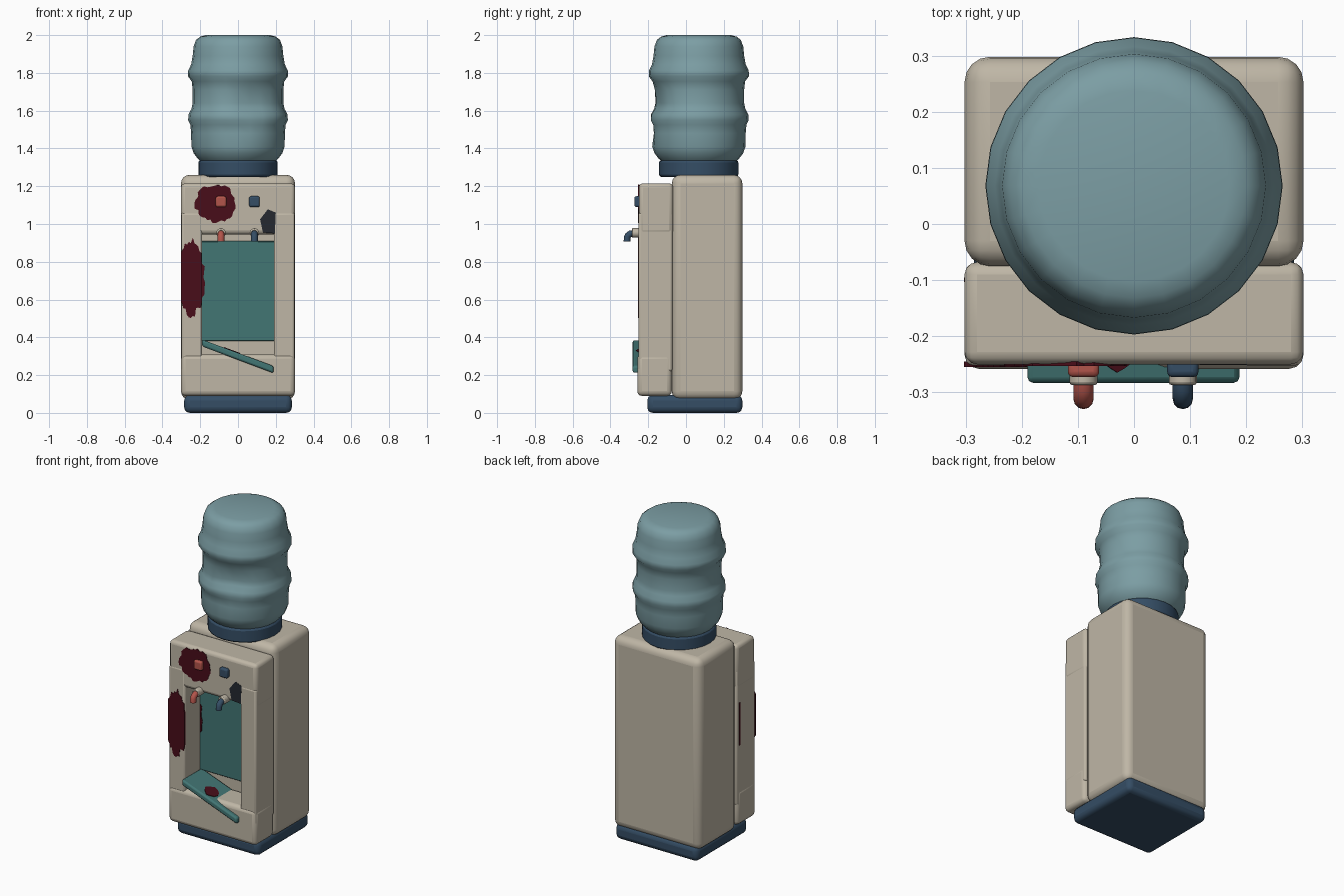
import bpy, bmesh, math, random
from mathutils import Matrix

if "Cube" in bpy.data.objects:
    bpy.data.objects.remove(bpy.data.objects["Cube"])

random.seed(4)


def material(name, r, g, b):
    m = bpy.data.materials.new(name)
    m.diffuse_color = (r, g, b, 1)
    m.use_nodes = True
    m.node_tree.nodes["Principled BSDF"].inputs["Base Color"].default_value = m.diffuse_color
    return m


BEIGE = material("beige", 0.52, 0.47, 0.38)
NAVY = material("navy", 0.035, 0.075, 0.13)
TEAL = material("teal", 0.055, 0.18, 0.175)
BOTTLE = material("bottle_blue", 0.2, 0.34, 0.37)
RED = material("red", 0.45, 0.09, 0.07)
STAIN = material("stain", 0.065, 0.004, 0.01)
DARK = material("dark", 0.018, 0.022, 0.03)


def finish(name, bm, mat, bevel=0, segments=3, smooth=True):
    bmesh.ops.recalc_face_normals(bm, faces=bm.faces)
    me = bpy.data.meshes.new(name)
    bm.to_mesh(me)
    bm.free()
    me.materials.append(mat)
    ob = bpy.data.objects.new(name, me)
    bpy.context.collection.objects.link(ob)
    if bevel:
        mod = ob.modifiers.new("bevel", 'BEVEL')
        mod.width, mod.segments = bevel, segments
        mod.limit_method = 'ANGLE'
    if smooth:
        bpy.ops.object.select_all(action='DESELECT')
        ob.select_set(True)
        bpy.context.view_layer.objects.active = ob
        bpy.ops.object.shade_smooth_by_angle(angle=math.radians(40))
    return ob


def box(name, x, y, z, mat, bevel=0.02, segments=3):
    bm = bmesh.new()
    bmesh.ops.create_cube(bm, size=1)
    for v in bm.verts:
        v.co = [lo + (c + 0.5) * (hi - lo) for c, (lo, hi) in zip(v.co, (x, y, z))]
    return finish(name, bm, mat, bevel, segments)


def plate(name, outline, y0, y1, mat, bevel=0):
    """Outline in x, z extruded along y."""
    bm = bmesh.new()
    f = bm.faces.new([bm.verts.new((x, y0, z)) for x, z in outline])
    ext = bmesh.ops.extrude_face_region(bm, geom=[f])
    for v in ext["geom"]:
        if isinstance(v, bmesh.types.BMVert):
            v.co.y = y1
    return finish(name, bm, mat, bevel, 2, bool(bevel))


def lathe(name, profile, center_y, mat, n=24):
    bm = bmesh.new()
    rings = []
    for r, z in profile:
        rings.append([bm.verts.new((r * math.sin(a), center_y + r * math.cos(a), z))
                      for a in (i * math.tau / n for i in range(n))])
    for a, b in zip(rings, rings[1:]):
        for i in range(n):
            j = (i + 1) % n
            bm.faces.new((a[i], a[j], b[j], b[i]))
    bm.faces.new(rings[0])
    bm.faces.new(rings[-1])
    return bm


def splat(cx, cz, rx, rz, n=44):
    pts = []
    for i in range(n):
        a = i * math.tau / n
        k = random.uniform(0.82, 1.0)
        pts.append((cx + rx * k * math.cos(a), cz + rz * k * math.sin(a)))
    return pts


# Cabinet
box("base", (-0.285, 0.285), (-0.205, 0.298), (0, 0.095), NAVY, 0.03)
box("body", (-0.302, 0.302), (-0.075, 0.298), (0.07, 1.26), BEIGE, 0.045, 4)

# Front frame around the dispensing recess
box("top_panel", (-0.302, 0.302), (-0.25, -0.068), (0.945, 1.215), BEIGE, 0.022)
box("bottom_panel", (-0.302, 0.302), (-0.258, -0.075), (0.09, 0.31), BEIGE, 0.025)
for side, name in ((-1, "left_post"), (1, "right_post")):
    box(name, sorted((side * 0.19, side * 0.3)), (-0.252, -0.072), (0.22, 1.06), BEIGE, 0.012)
box("recess_panel", (-0.195, 0.195), (-0.1, -0.06), (0.38, 0.91), TEAL, 0.004, 1)

# Drip tray, hanging askew
plate("drip_tray", [(-0.19, 0.352), (0.188, 0.21), (0.188, 0.248), (-0.19, 0.388)],
      -0.283, -0.085, TEAL, 0.01)

# Buttons and taps
for x, name, mat in ((-0.09, "hot", RED), (0.087, "cold", NAVY)):
    box(name + "_button", (x - 0.028, x + 0.028), (-0.273, -0.24), (1.09, 1.147), mat, 0.01)
    bm = bmesh.new()
    bmesh.ops.create_cone(bm, cap_ends=True, segments=16, radius1=0.025, radius2=0.025, depth=0.06,
                          matrix=Matrix.Translation((x, -0.257, 0.953)) @ Matrix.Rotation(math.pi / 2, 4, 'X'))
    finish(name + "_tap_neck", bm, BEIGE, 0.005, 2)
    # elbow spout swept along an arc
    bm = bmesh.new()
    path = [(-0.275, 0.95, 0), (-0.295, 0.948, 15), (-0.306, 0.939, 45), (-0.311, 0.928, 75), (-0.312, 0.908, 90)]
    rings = []
    for y, z, deg in path:
        t = math.radians(deg)
        ring = []
        for i in range(12):
            a = i * math.tau / 12
            u, w = 0.018 * math.cos(a), 0.018 * math.sin(a)
            ring.append(bm.verts.new((x + u, y - w * math.sin(t), z + w * math.cos(t))))
        rings.append(ring)
    for a, b in zip(rings, rings[1:]):
        for i in range(12):
            j = (i + 1) % 12
            bm.faces.new((a[i], a[j], b[j], b[i]))
    bm.faces.new(rings[0])
    bm.faces.new(rings[-1])
    finish(name + "_tap_spout", bm, mat)

# Bottle collar and ribbed bottle with a dent in front
finish("bottle_collar", lathe("", [(0.21, 1.25), (0.21, 1.337)], 0.067, NAVY), NAVY, 0.012, 2)
profile = [(0.19, 1.325), (0.212, 1.345), (0.235, 1.375), (0.247, 1.41), (0.248, 1.48), (0.252, 1.525),
           (0.264, 1.55), (0.262, 1.58), (0.246, 1.61), (0.24, 1.64), (0.24, 1.71), (0.245, 1.755),
           (0.265, 1.782), (0.264, 1.812), (0.248, 1.845), (0.24, 1.89), (0.235, 1.94),
           (0.222, 1.975), (0.2, 1.992), (0.17, 2.0)]
bm = lathe("", profile, 0.068, BOTTLE)
for v in bm.verts:
    d = math.hypot((v.co.x - 0.07) / 0.14, (v.co.z - 1.63) / 0.13)
    if v.co.y < 0 and d < 1:
        v.co.y += 0.035 * (1 - d)
    d = math.hypot(v.co.x / 0.14, (v.co.z - 1.5) / 0.06)
    if v.co.y < 0 and d < 1:
        v.co.y += 0.015 * (1 - d)
finish("bottle", bm, BOTTLE)

# Broken hole in the top panel
plate("panel_hole", [(0.117, 1.025), (0.158, 1.078), (0.2, 1.06), (0.195, 0.95), (0.132, 0.955)],
      -0.2515, -0.24, DARK)

# Stains
plate("panel_stain", splat(-0.118, 1.11, 0.118, 0.108), -0.253, -0.245, STAIN)
post = [(max(x, -0.303), z) for x, z in splat(-0.25, 0.715, 0.08, 0.215)]
plate("post_stain", [(min(x, -0.19), z) for x, z in post], -0.2545, -0.245, STAIN)
plate("recess_stain", post, -0.103, -0.095, STAIN)

# Stain lying on the sloped tray
stain = plate("tray_stain", splat(0, 0, 0.05, 0.05, 20), -0.002, 0.002, STAIN)
slope = math.atan2(0.14, 0.378)
stain.matrix_world = (Matrix.Translation((-0.03, -0.215, 0.33)) @ Matrix.Rotation(slope, 4, 'Y')
                      @ Matrix.Rotation(math.pi / 2, 4, 'X'))
